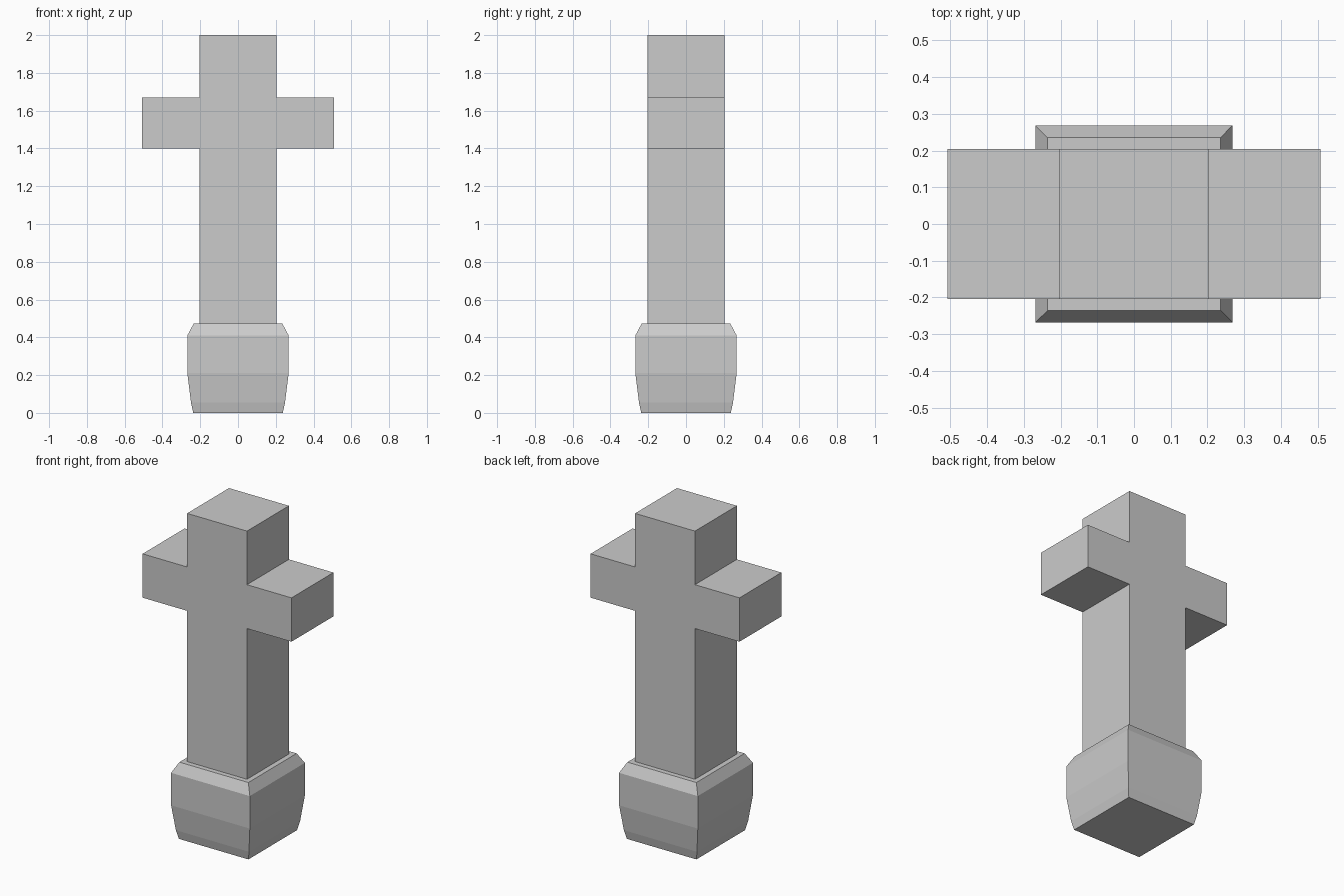
import bpy, bmesh

if "Cube" in bpy.data.objects:
    bpy.data.objects.remove(bpy.data.objects["Cube"])


def make_object(name, bm):
    bmesh.ops.recalc_face_normals(bm, faces=bm.faces)
    mesh = bpy.data.meshes.new(name)
    bm.to_mesh(mesh)
    bm.free()
    obj = bpy.data.objects.new(name, mesh)
    bpy.context.collection.objects.link(obj)
    return obj


# Square pedestal: stacked square rings given as (half width, height)
bm = bmesh.new()
profile = [(0.237, 0), (0.249, 0.055), (0.268, 0.21), (0.268, 0.41), (0.235, 0.472)]
rings = [[bm.verts.new((sx * h, sy * h, z))
          for sx, sy in ((-1, -1), (1, -1), (1, 1), (-1, 1))] for h, z in profile]
for lower, upper in zip(rings, rings[1:]):
    for i in range(4):
        j = (i + 1) % 4
        bm.faces.new((lower[i], lower[j], upper[j], upper[i]))
bm.faces.new(rings[0])
bm.faces.new(rings[-1])
make_object("pedestal", bm)

# Upright cross: mirrored half outline, extruded front to back
half = [(0.204, 0.472), (0.204, 1.4), (0.507, 1.4), (0.507, 1.67), (0.204, 1.67), (0.204, 2.0)]
outline = half + [(-x, z) for x, z in reversed(half)]
depth = 0.204
bm = bmesh.new()
front = bm.faces.new([bm.verts.new((x, -depth, z)) for x, z in outline])
result = bmesh.ops.extrude_face_region(bm, geom=[front], use_keep_orig=True)
back_verts = [v for v in result["geom"] if isinstance(v, bmesh.types.BMVert)]
bmesh.ops.translate(bm, verts=back_verts, vec=(0, 2 * depth, 0))
make_object("cross", bm)
